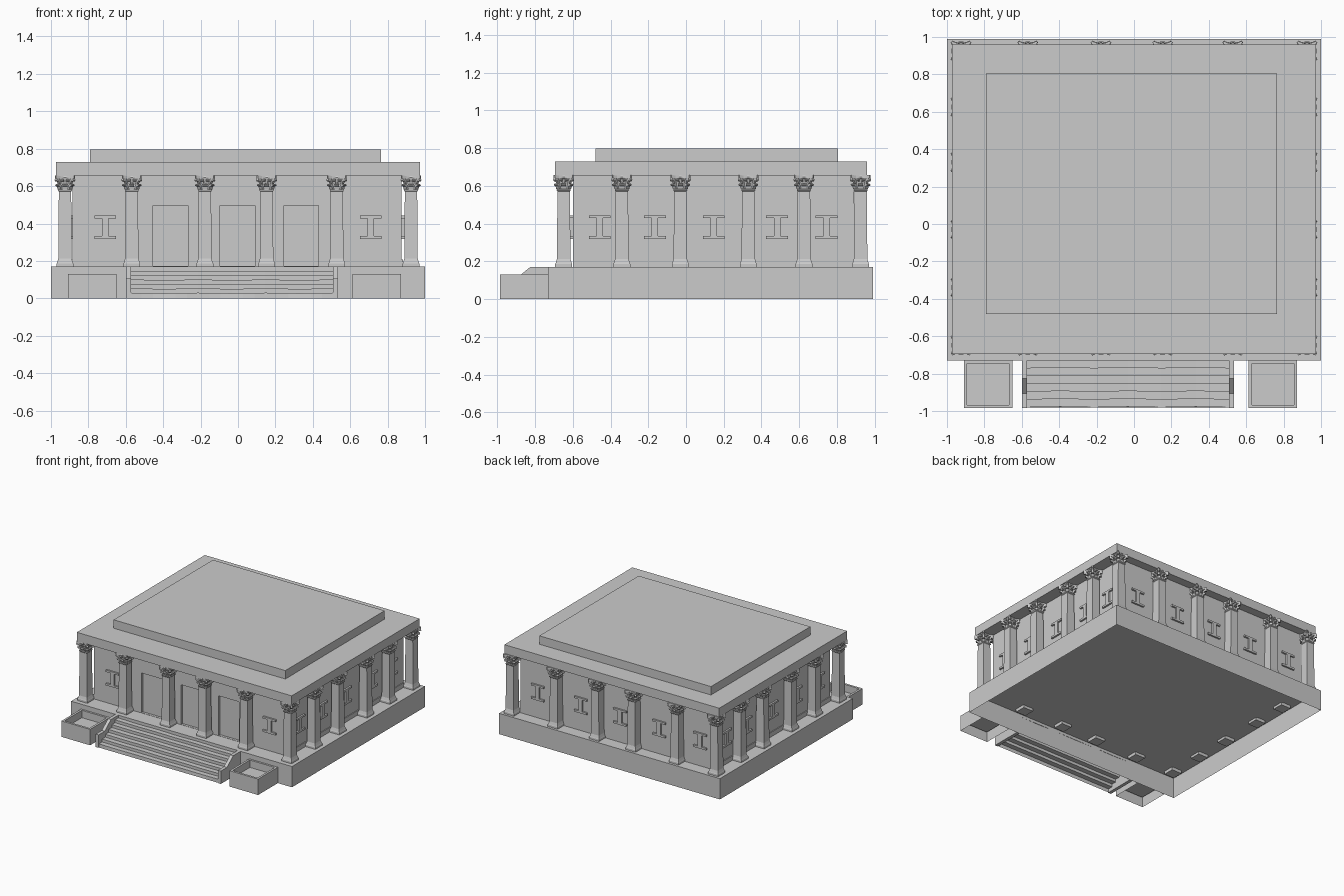
import bpy, bmesh
from math import radians, cos, sin, pi
from mathutils import Matrix, Vector

if "Cube" in bpy.data.objects:
    bpy.data.objects.remove(bpy.data.objects["Cube"])


def finish(name, bm, fix=True):
    if fix:
        bmesh.ops.recalc_face_normals(bm, faces=bm.faces)
    me = bpy.data.meshes.new(name)
    bm.to_mesh(me)
    bm.free()
    ob = bpy.data.objects.new(name, me)
    bpy.context.collection.objects.link(ob)
    return ob


def add_box(bm, x0, x1, y0, y1, z0, z1):
    m = Matrix.Translation(((x0 + x1) / 2, (y0 + y1) / 2, (z0 + z1) / 2))
    m = m @ Matrix.Diagonal((x1 - x0, y1 - y0, z1 - z0, 1))
    return bmesh.ops.create_cube(bm, size=1, matrix=m)["verts"]


def box(name, *dims):
    bm = bmesh.new()
    add_box(bm, *dims)
    return finish(name, bm)


def drop_bottom(bm, z=0.0):
    faces = [f for f in bm.faces if all(abs(v.co.z - z) < 1e-5 for v in f.verts)]
    bmesh.ops.delete(bm, geom=faces, context='FACES')


def add_prism(bm, pts, offset):
    """Closed prism from a planar outline and an extrusion vector."""
    a = [bm.verts.new(p) for p in pts]
    b = [bm.verts.new(Vector(p) + Vector(offset)) for p in pts]
    n = len(a)
    bm.faces.new(a)
    bm.faces.new(b[::-1])
    for i in range(n):
        bm.faces.new((a[i], b[i], b[(i + 1) % n], a[(i + 1) % n]))


# base, hollow below
bm = bmesh.new()
add_box(bm, -1, 1, -0.73, 0.99, 0, 0.17)
drop_bottom(bm)
finish("base", bm, False)

# roof
box("entablature", -0.973, 0.973, -0.695, 0.96, 0.655, 0.728)
box("roof_block", -0.79, 0.765, -0.48, 0.805, 0.728, 0.797)

# inner walls with recessed doorways
WX0, WX1, WY0, WY1 = -0.885, 0.875, -0.60, 0.89
walls = box("walls", WX0, WX1, WY0, WY1, 0.165, 0.66)
bm = bmesh.new()
for x0, x1 in ((-0.455, -0.267), (-0.095, 0.09), (0.245, 0.43)):
    add_box(bm, x0, x1, WY0 - 0.1, WY0 + 0.02, 0.172, 0.497)
cutter = finish("door_cutter", bm)
cutter.hide_render = True
cutter.hide_viewport = False
mod = walls.modifiers.new("doorways", 'BOOLEAN')
mod.operation, mod.object, mod.solver = 'DIFFERENCE', cutter, 'EXACT'
bpy.context.view_layer.objects.active = walls
bpy.ops.object.modifier_apply(modifier=mod.name)
bpy.data.objects.remove(cutter)

# curb along the foot of the side walls
for side, x in (("left", WX0), ("right", WX1)):
    box(side + "_curb", x - 0.006, x + 0.006, WY0, WY1, 0.168, 0.207)

# raised I-shaped window ornaments
bm = bmesh.new()
OUT = [(-.058, .318), (.058, .318), (.058, .334), (.017, .334), (.017, .428), (.058, .428),
       (.058, .443), (-.058, .443), (-.058, .428), (-.017, .428), (-.017, .334), (-.058, .334)]
D = 0.014
for x in (-0.71, 0.71):
    add_prism(bm, [(x + u, WY0, z) for u, z in OUT], (0, -D, 0))
for x in (-0.755, -0.385, -0.03, 0.325, 0.715):
    add_prism(bm, [(x + u, WY1, z) for u, z in OUT], (0, D, 0))
for y in (-0.457, -0.165, 0.147, 0.483, 0.745):
    add_prism(bm, [(WX1, y + u, z) for u, z in OUT], (D, 0, 0))
    add_prism(bm, [(WX0, y + u, z) for u, z in OUT], (-D, 0, 0))
finish("window_ornaments", bm)


def add_leaf(bm, angle, profile, w):
    """Curled leaf: a radial profile given thickness w, turned about z."""
    n0 = len(bm.verts)
    add_prism(bm, [(r, -w / 2, z) for r, z in profile], (0, w, 0))
    bm.verts.ensure_lookup_table()
    bmesh.ops.rotate(bm, verts=bm.verts[n0:], cent=(0, 0, 0),
                     matrix=Matrix.Rotation(angle, 3, 'Z'))


def column_mesh():
    bm = bmesh.new()
    # square plinth, shaft and bell
    rings = []
    for h, z in ((.045, .145), (.045, .185), (.042, .192), (.036, .212), (.033, .57),
                 (.037, .575), (.037, .581), (.031, .585), (.032, .615), (.042, .645)):
        rings.append([bm.verts.new((sx * h, sy * h, z))
                      for sx, sy in ((-1, -1), (1, -1), (1, 1), (-1, 1))])
    for a, b in zip(rings, rings[1:]):
        for i in range(4):
            bm.faces.new((a[i], a[(i + 1) % 4], b[(i + 1) % 4], b[i]))
    bm.faces.new(rings[0][::-1])
    bm.faces.new(rings[-1])
    # abacus with concave sides and cut corners
    side = [(-.047, -.053), (-.025, -.043), (0, -.039), (.025, -.043), (.047, -.053)]
    pts = []
    for k in range(4):
        c, s = cos(k * pi / 2), sin(k * pi / 2)
        pts += [(x * c - y * s, x * s + y * c, .641) for x, y in side]
    add_prism(bm, pts, (0, 0, .0155))
    # two rows of leaves and corner scrolls
    low = [(.026, .583), (.036, .583), (.040, .598), (.050, .601), (.051, .607),
           (.044, .612), (.034, .609)]
    scroll = [(.034, .61), (.046, .611), (.056, .628), (.066, .624), (.071, .631),
              (.067, .641), (.050, .641)]
    for k in range(4):
        a = k * pi / 2
        add_leaf(bm, a, low, .026)
        add_leaf(bm, a + pi / 4, [(r * 1.22, z) for r, z in low], .024)
        add_leaf(bm, a + pi / 4, scroll, .016)
        for d in (-.36, .36):
            add_leaf(bm, a + d, [(r * .95, z + .026) for r, z in low], .014)
        # centre flower of the abacus
        add_leaf(bm, a, [(.034, .636), (.046, .638), (.048, .647), (.044, .654), (.034, .654)], .014)
    return finish("column_01", bm)


# columns around all four sides
XS = (-0.925, -0.568, -0.177, 0.153, 0.528, 0.925)
YS = (-0.34, -0.03, 0.33, 0.625)
spots = [(x, y) for y in (-0.648, 0.925) for x in XS]
spots += [(x, y) for x in (XS[0], XS[-1]) for y in YS]
first = column_mesh()
first.location = (*spots[0], 0)
for i, (x, y) in enumerate(spots[1:], 2):
    ob = bpy.data.objects.new("column_%02d" % i, first.data)
    bpy.context.collection.objects.link(ob)
    ob.location = (x, y, 0)

# worn stairs as a folded sheet
bm = bmesh.new()
N, X0, X1 = 18, -0.575, 0.51
prof = []
for i in range(6):
    y = -0.98 + i * 0.0417
    z0, z1 = (0.0 if i == 0 else 0.03 + (i - 1) * 0.0235), 0.03 + i * 0.0235
    prof += [(y, z0, i > 0), (y, z1, True)]
prof.append((-0.73, prof[-1][1], True))
rows = []
for y, z, worn in prof:
    row = []
    for j in range(N + 1):
        t = j / N
        dip = 0.003 * (cos(t * 6 * pi) - 1) / 2 if worn else 0
        row.append(bm.verts.new((X0 + (X1 - X0) * t, y - dip, z + dip)))
    rows.append(row)
for a, b in zip(rows, rows[1:]):
    for j in range(N):
        bm.faces.new((a[j], a[j + 1], b[j + 1], b[j]))
finish("stairs", bm, False)

# stair side walls
bm = bmesh.new()
cheek = [(-0.73, 0), (-0.73, .17), (-0.825, .17), (-0.905, .105), (-0.985, .105), (-0.985, 0)]
for x in (-0.6, 0.507):
    add_prism(bm, [(x, y, z) for y, z in cheek], (0.027, 0, 0))
finish("stair_side_walls", bm)

# planters, hollow below
for name, x0 in (("left_planter", -0.91), ("right_planter", 0.612)):
    bm = bmesh.new()
    add_box(bm, x0, x0 + 0.26, -0.985, -0.728, 0, 0.13)
    top = max(bm.faces, key=lambda f: f.calc_center_median().z)
    bmesh.ops.inset_region(bm, faces=[top], thickness=0.025)
    ext = bmesh.ops.extrude_discrete_faces(bm, faces=[top])["faces"][0]
    bmesh.ops.translate(bm, verts=ext.verts, vec=(0, 0, -0.06))
    drop_bottom(bm)
    finish(name, bm, False)
